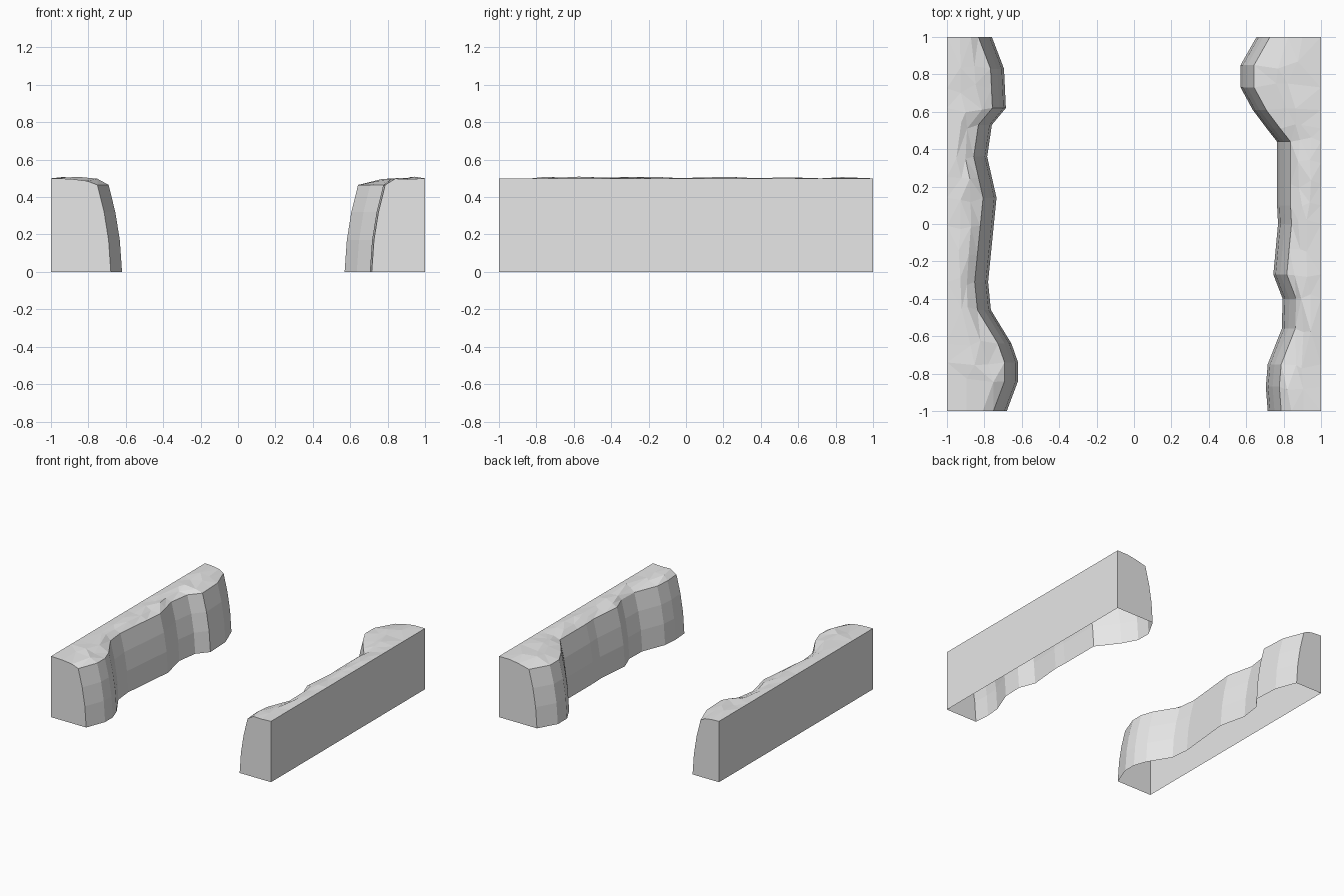
import bpy, bmesh, random

if "Cube" in bpy.data.objects:
    bpy.data.objects.remove(bpy.data.objects["Cube"], do_unlink=True)

random.seed(4)
stone = bpy.data.materials.new("plain grey stone")
stone.use_nodes = True
grey = (0.8, 0.8, 0.8, 1)
stone.diffuse_color = grey
stone.node_tree.nodes["Principled BSDF"].inputs["Base Color"].default_value = grey

# Foot of each bank as (y, distance from the centre line)
RIGHT_FOOT = [(-1, .68), (-.84, .62), (-.74, .62), (-.64, .655), (-.46, .765),
              (-.31, .78), (.14, .735), (.36, .785), (.53, .76), (.62, .685),
              (.83, .695), (1, .76)]
LEFT_FOOT = [(-1, .715), (-.87, .705), (-.75, .715), (-.56, .79), (-.4, .795),
             (-.27, .745), (0, .77), (.1, .765), (.44, .765), (.51, .71),
             (.61, .635), (.73, .57), (.85, .57), (1, .655)]
# Curved bank face as (setback, height), from the foot to the rim
BANK = [(0, 0), (.012, .17), (.036, .32), (.072, .465)]
# Ground rows as (share of the way from rim to outer edge, height)
GROUND = [(.28, .492), (.6, .502)]


def densify(foot):
    """Split long stretches of the foot line in equal steps."""
    out = [foot[0]]
    for (y0, x0), (y1, x1) in zip(foot, foot[1:]):
        n = max(1, round((y1 - y0) / .13))
        out += [(y0 + (y1 - y0) * i / n, x0 + (x1 - x0) * i / n)
                for i in range(1, n + 1)]
    return out


def make_bank(name, foot, side):
    bm = bmesh.new()
    rows = []
    for y, x in densify(foot):
        end = abs(y) > .99
        pts = [(x + d, y, z) for d, z in BANK]
        rim = pts[-1][0]
        for share, z in GROUND:
            s = share + random.uniform(-.1, .1)
            dy = 0 if end else random.uniform(-.025, .025)
            pts.append((rim + (1 - rim) * s, y + dy, z + random.uniform(-.007, .007)))
        pts += [(1, y, .5), (1, y, 0)]
        rows.append([bm.verts.new((side * px, py, pz)) for px, py, pz in pts])

    # Skin between neighbouring sections; the underside stays open
    top = []
    for a, b in zip(rows, rows[1:]):
        for i in range(len(a) - 1):
            f = bm.faces.new((a[i], a[i + 1], b[i + 1], b[i]))
            if len(BANK) - 1 <= i < len(a) - 2:
                top.append(f)
            elif i == len(a) - 2:
                outer = f
    bm.faces.new(rows[0])
    bm.faces.new(rows[-1])
    bmesh.ops.recalc_face_normals(bm, faces=bm.faces[:])
    bm.normal_update()
    if outer.normal.x * side < 0:
        bmesh.ops.reverse_faces(bm, faces=bm.faces[:])
    bmesh.ops.triangulate(bm, faces=top, quad_method='SHORT_EDGE')

    mesh = bpy.data.meshes.new(name)
    bm.to_mesh(mesh)
    bm.free()
    mesh.materials.append(stone)
    obj = bpy.data.objects.new(name, mesh)
    bpy.context.collection.objects.link(obj)


make_bank("right_river_bank", RIGHT_FOOT, -1)
make_bank("left_river_bank", LEFT_FOOT, 1)
